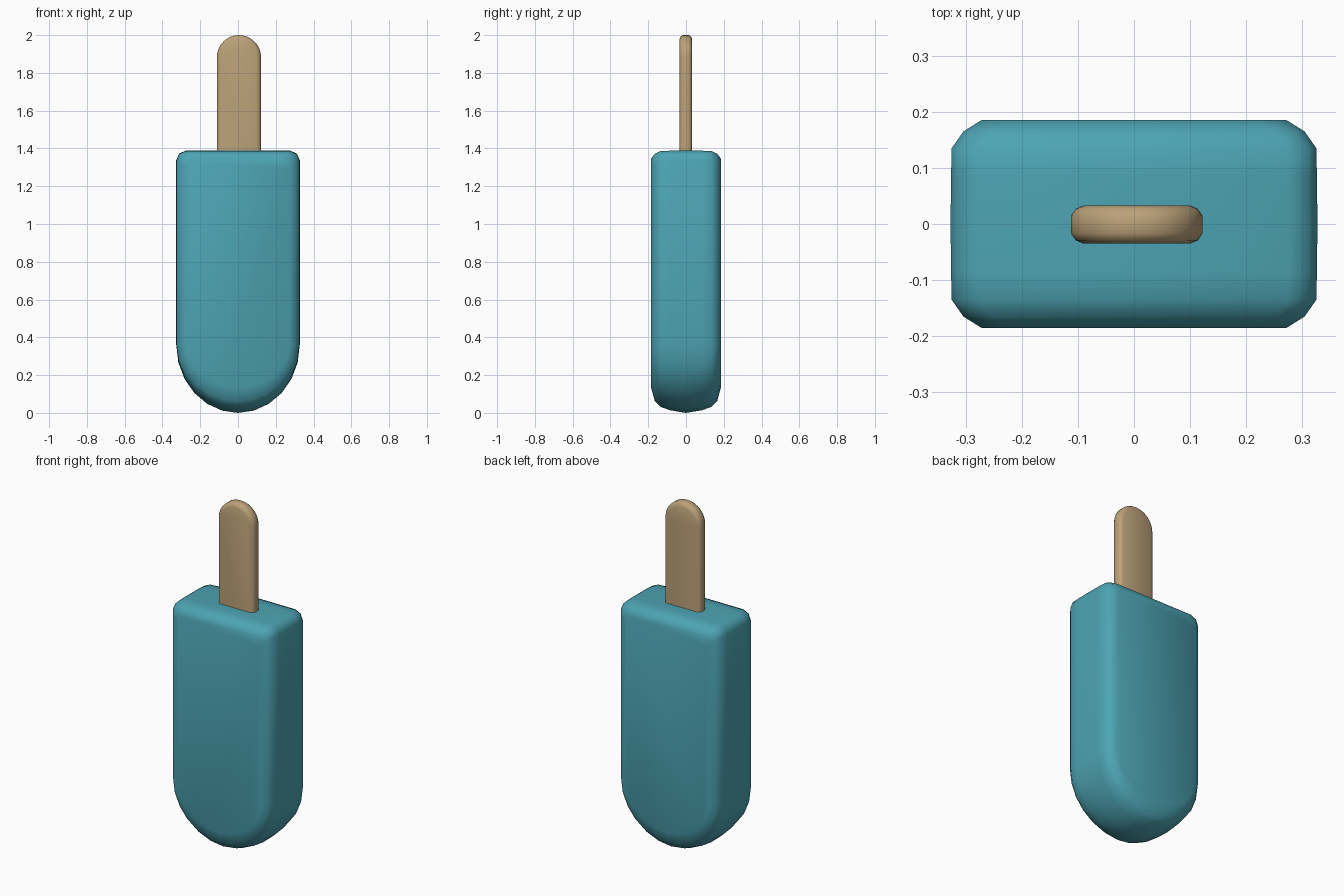
import bpy, bmesh, math

if "Cube" in bpy.data.objects:
    bpy.data.objects.remove(bpy.data.objects["Cube"])


def material(name, rgb):
    m = bpy.data.materials.new(name)
    m.diffuse_color = (*rgb, 1)
    m.use_nodes = True
    m.node_tree.nodes["Principled BSDF"].inputs["Base Color"].default_value = m.diffuse_color
    return m


def loft(name, rings, mat, angle):
    """Skin a stack of matching outlines and cap both ends."""
    bm = bmesh.new()
    loops = [[bm.verts.new(p) for p in ring] for ring in rings]
    n = len(loops[0])
    for a, b in zip(loops, loops[1:]):
        for i in range(n):
            j = (i + 1) % n
            bm.faces.new((a[i], a[j], b[j], b[i]))
    bm.faces.new(loops[0])
    bm.faces.new(loops[-1])
    bmesh.ops.recalc_face_normals(bm, faces=bm.faces)
    me = bpy.data.meshes.new(name)
    bm.to_mesh(me)
    bm.free()
    me.materials.append(mat)
    ob = bpy.data.objects.new(name, me)
    bpy.context.collection.objects.link(ob)
    bpy.ops.object.select_all(action='DESELECT')
    ob.select_set(True)
    bpy.context.view_layer.objects.active = ob
    bpy.ops.object.shade_smooth_by_angle(angle=math.radians(angle))
    return ob


def ice_outline(y, w, low, top):
    """Half-ellipse bottom, straight sides, rounded top corners."""
    mid, r = 0.36, 0.05
    pts = []
    for i in range(13):
        t = math.pi * i / 12
        pts.append((-w * math.cos(t), y, mid - (mid - low) * math.sin(t)))
    right = [(w, y, top - r), (w - r * 0.3, y, top - r * 0.3), (w - r, y, top)]
    return pts + right + [(-x, y, z) for x, y, z in reversed(right)]


def stick_outline(y, inset):
    """Straight sides with a half-round top."""
    cx, w, cz = 0.005, 0.117 - inset, 1.883
    pts = [(cx - w, y, 1.25), (cx + w, y, 1.25)]
    for i in range(17):
        t = math.pi * i / 16
        pts.append((cx + w * math.cos(t), y, cz + w * math.sin(t)))
    return pts


teal = material("teal ice", (0.074, 0.37, 0.45))
wood = material("pale wood", (0.50, 0.36, 0.19))

# Ice body: layers from the back face round to the front face
half = [(0.185, 0.272, 0.135, 1.345), (0.165, 0.304, 0.062, 1.372),
        (0.135, 0.325, 0.032, 1.386), (0.085, 0.326, 0.014, 1.388),
        (0.0, 0.327, 0.0, 1.388)]
layers = half + [(-y, w, lo, hi) for y, w, lo, hi in reversed(half[:-1])]
loft("ice_body", [ice_outline(*l) for l in layers], teal, 60)

# Wooden stick
edge = [(0.034, 0.022), (0.028, 0.008), (0.016, 0.0)]
edge += [(-y, d) for y, d in reversed(edge)]
loft("stick", [stick_outline(y - 0.001, d) for y, d in edge], wood, 60)
